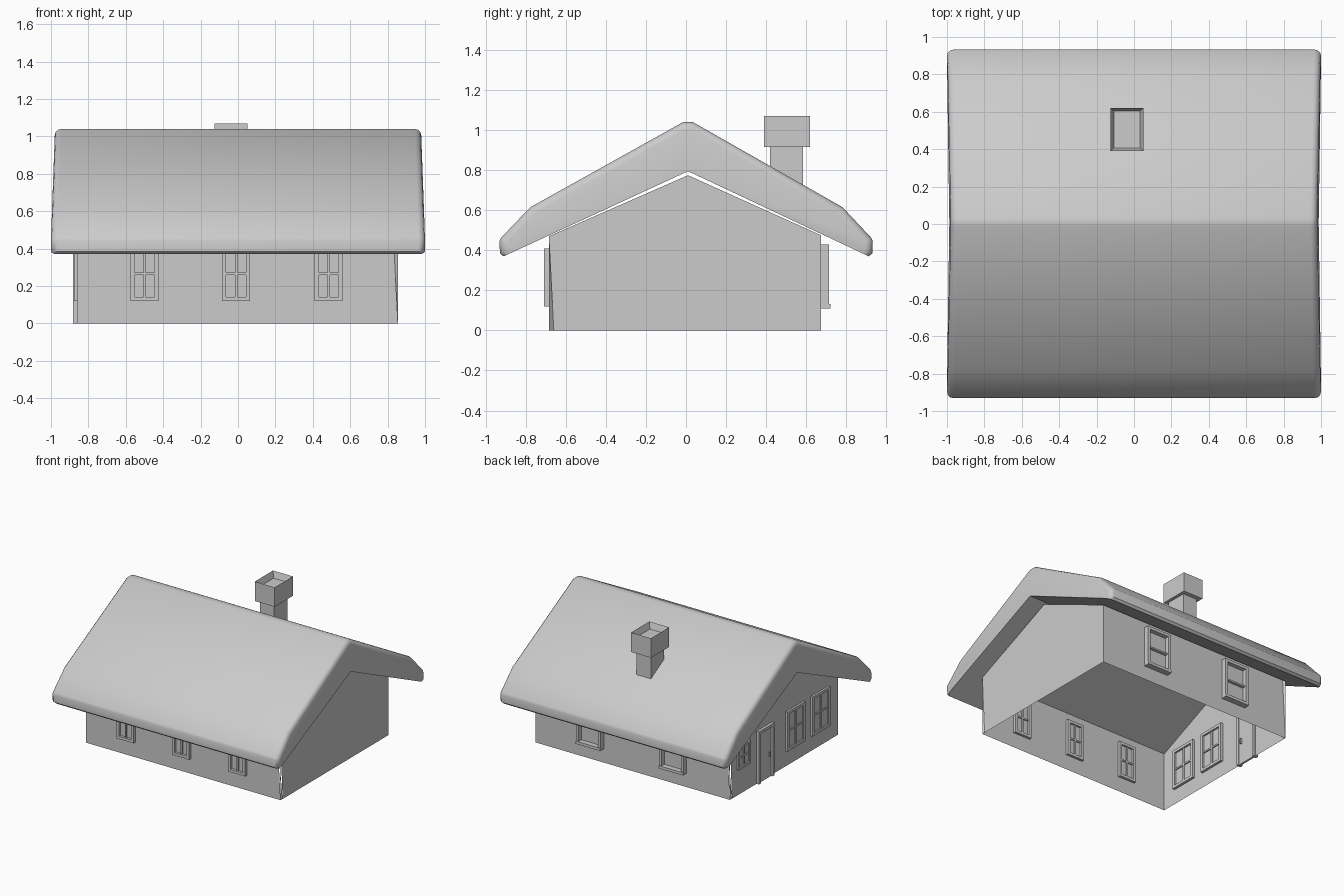
import bpy, bmesh, math
from mathutils import Vector

if "Cube" in bpy.data.objects:
    bpy.data.objects.remove(bpy.data.objects["Cube"])


def finish(bm, name, angle=None):
    bmesh.ops.recalc_face_normals(bm, faces=bm.faces)
    me = bpy.data.meshes.new(name)
    bm.to_mesh(me)
    bm.free()
    ob = bpy.data.objects.new(name, me)
    bpy.context.collection.objects.link(ob)
    if angle:
        bpy.ops.object.select_all(action='DESELECT')
        ob.select_set(True)
        bpy.context.view_layer.objects.active = ob
        bpy.ops.object.shade_smooth_by_angle(angle=math.radians(angle))
    return ob


def prism(profile, x0, x1):
    bm = bmesh.new()
    a = [bm.verts.new((x0, y, z)) for y, z in profile]
    b = [bm.verts.new((x1, y, z)) for y, z in profile]
    n = len(profile)
    bm.faces.new(a)
    bm.faces.new(b[::-1])
    for i in range(n):
        bm.faces.new((a[i], a[(i + 1) % n], b[(i + 1) % n], b[i]))
    return bm


def box(bm, lo, hi, place=lambda u, d, z: (u, d, z)):
    v = [bm.verts.new(place(x, y, z)) for x in (lo[0], hi[0])
         for y in (lo[1], hi[1]) for z in (lo[2], hi[2])]
    return [bm.faces.new([v[i] for i in f]) for f in
            ((0, 1, 3, 2), (4, 6, 7, 5), (0, 4, 5, 1),
             (2, 3, 7, 6), (0, 2, 6, 4), (1, 5, 7, 3))]


# each wall maps (along wall, outward depth, height) to world space
WALLS = {
    'front': lambda u, d, z: (u, -0.685 - d, z),
    'back': lambda u, d, z: (u, 0.675 + d, z),
    'left': lambda u, d, z: (-0.86 - d, u, z),
}


def window(name, wall, u, w, z0, z1, out, bar=0.022, v_bar=True, sill=0.0):
    bm, p, h = bmesh.new(), WALLS[wall], w / 2
    inn = -0.02
    box(bm, (u - h, inn, z0), (u - h + bar, out, z1), p)
    box(bm, (u + h - bar, inn, z0), (u + h, out, z1), p)
    box(bm, (u - h, inn, z0), (u + h, out + sill, z0 + bar), p)
    box(bm, (u - h, inn, z1 - bar), (u + h, out, z1), p)
    box(bm, (u - h, -0.005, z0), (u + h, 0.005, z1), p)
    m = (z0 + z1) / 2
    box(bm, (u - h, inn * .7, m - .006), (u + h, out * .7, m + .006), p)
    if v_bar:
        box(bm, (u - .006, inn * .7, z0), (u + .006, out * .7, z1), p)
    finish(bm, name)


# walls: gabled shell, open underneath, rounded corners
bm = prism([(-.685, 0), (.675, 0), (.675, .475), (.01, .775), (-.685, .47)], -.86, .855)
bmesh.ops.delete(bm, geom=[f for f in bm.faces if all(v.co.z < .01 for v in f.verts)],
                 context='FACES')
corners = [e for e in bm.edges
           if abs((e.verts[0].co - e.verts[1].co).normalized().z) > .99]
bmesh.ops.bevel(bm, geom=corners, offset=.025, segments=3, profile=.5, affect='EDGES')
finish(bm, 'walls', 35)

# roof: thick folded slab with softened ends
half = [(.025, 1.04), (.78, .615), (.925, .462), (.932, .445), (.93, .385), (.912, .37)]
outer = [(-y, z) for y, z in half[::-1]] + half
C = .01
profile = [(y + C * max(0, 1 - abs(y)), z) for y, z in outer] + [(C, .795)]
bm = prism(profile, -1, 1)
ends = [e for e in bm.edges
        if abs(e.verts[0].co.x - e.verts[1].co.x) < 1e-4
        and all((v.co - Vector((v.co.x, C, .795))).length > .01 for v in e.verts)]
bmesh.ops.bevel(bm, geom=[e for e in ends], offset=.035, segments=3, profile=.5,
                affect='EDGES', clamp_overlap=True)
for v in bm.verts:
    if abs(v.co.x) > .9:
        v.co.x *= 1 - .02 * max(0, v.co.z - .45) / .55
finish(bm, 'roof', 38)

# chimney stack and its hollow cap
bm = bmesh.new()
box(bm, (-.1, .42, .725), (.025, .585, .92))
finish(bm, 'chimney_stack')
bm = bmesh.new()
top = box(bm, (-.125, .39, .915), (.05, .62, 1.07))[5]
bmesh.ops.inset_region(bm, faces=[top], thickness=.006)
bmesh.ops.inset_region(bm, faces=[top], thickness=.024, depth=0)
for v in top.verts:
    v.co.z -= .05
finish(bm, 'chimney_cap')

# windows
for i, x in enumerate((-.5, -.01, .485)):
    window(f'front_window_{i + 1}', 'front', x, .15, .12, .41, .024)
for i, x in enumerate((-.37, .36)):
    window(f'back_window_{i + 1}', 'back', x, .215, .11, .43, .04,
           v_bar=False, sill=.007)
for i, y in enumerate((-.455, -.14)):
    window(f'side_window_{i + 1}', 'left', y, .225, .12, .435, .016)
window('side_window_small', 'left', .51, .155, .205, .39, .016, bar=.018)

# door, frame and handles
bm, p = bmesh.new(), WALLS['left']
box(bm, (.16, -.008, 0), (.325, .008, .4), p)
for y in (.145, .318):
    box(bm, (y, -.015, 0), (y + .022, .022, .42), p)
box(bm, (.145, -.015, .398), (.34, .022, .42), p)
finish(bm, 'door')
bm = bmesh.new()
box(bm, (.185, -.02, .165), (.197, .02, .205), p)
finish(bm, 'door_handle')
